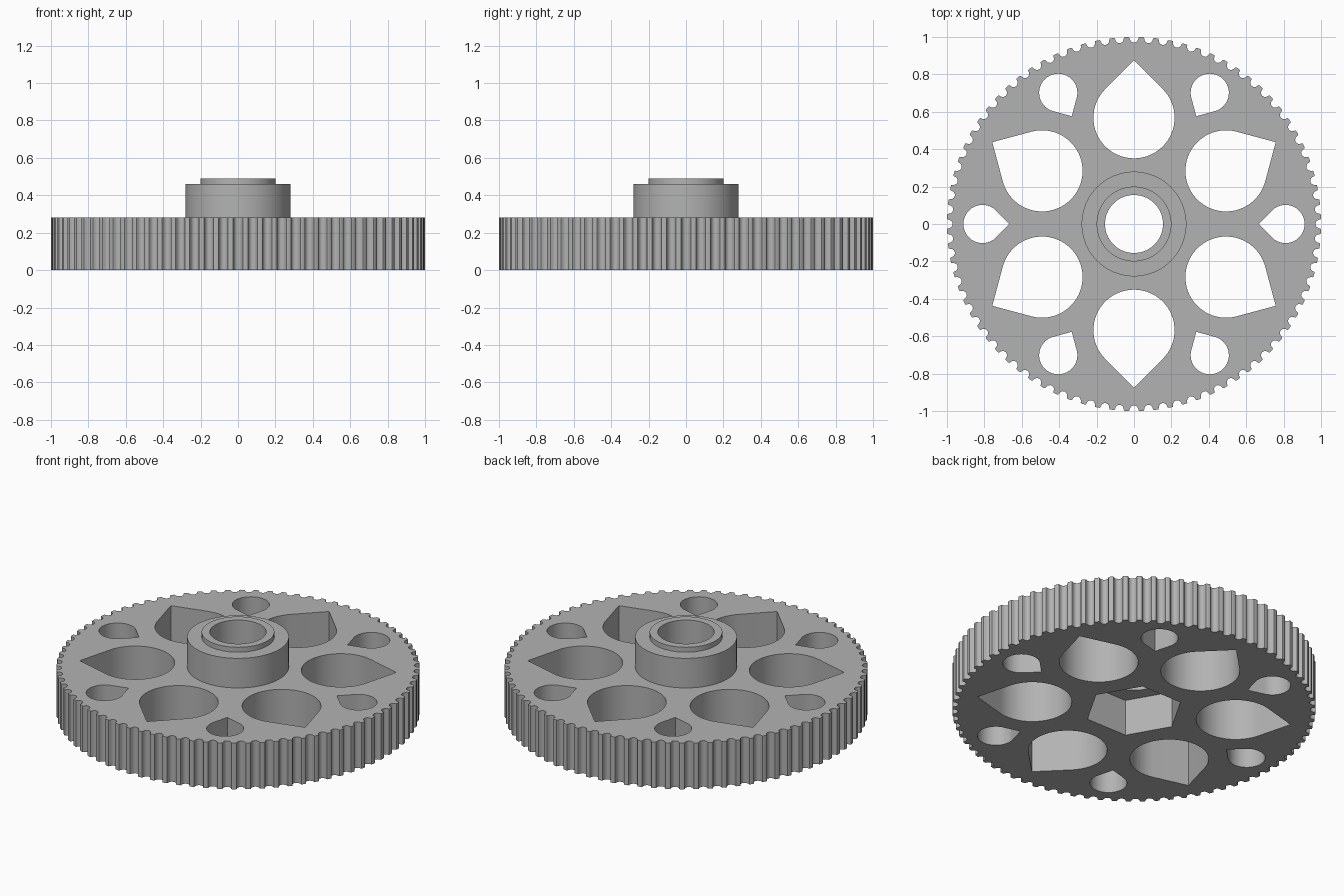
import bpy
import bmesh
from math import sin, cos, pi, radians, tau
from mathutils import Vector, Matrix

old = bpy.data.objects.get("Cube")
if old:
    bpy.data.objects.remove(old)

TEETH = 80
PLATE_TOP, HUB_TOP, COLLAR_TOP = 0.28, 0.46, 0.49

grey = bpy.data.materials.new("plain grey")
grey.use_nodes = True
colour = (0.45, 0.45, 0.45, 1)
grey.diffuse_color = colour
grey.node_tree.nodes["Principled BSDF"].inputs["Base Color"].default_value = colour


def circle(radius, count=96):
    return [Vector((radius * cos(tau * i / count), radius * sin(tau * i / count)))
            for i in range(count)]


def teardrop(radius, distance, angle, direction):
    """Round hole with a square-cornered tip pointing out (1) or in (-1)."""
    points = [Vector((radius * cos(a), radius * sin(a)))
              for a in (pi / 4 + 1.5 * pi * i / 48 for i in range(49))]
    points.append(Vector((radius * 2 ** 0.5, 0)))
    turn = Matrix.Rotation(angle, 2)
    flip = Matrix.Rotation(0 if direction > 0 else pi, 2)
    return [turn @ (flip @ p + Vector((distance, 0))) for p in points]


def toothed_outline():
    """Belt wheel outline: round-bottomed grooves between narrow lands."""
    half = [(0.0297, 0), (0.0257, 0.0015), (0.0237, 0.0052), (0.0217, 0.0136),
            (0.0179, 0.0214), (0.0099, 0.028)]
    groove = [(-w, d) for w, d in half] + [(0, 0.0304)] + [(w, d) for w, d in reversed(half)]
    outline = []
    for i in range(TEETH):
        turn = Matrix.Rotation(tau * i / TEETH, 2)
        outline += [turn @ Vector(((1 - w * w) ** 0.5 - d, w)) for w, d in groove]
    return outline


def prism(name, outlines, bottom, top):
    """Extrude one or more closed outlines into upright solids."""
    bm = bmesh.new()
    for outline in outlines:
        low = [bm.verts.new((p.x, p.y, bottom)) for p in outline]
        high = [bm.verts.new((p.x, p.y, top)) for p in outline]
        bm.faces.new(reversed(low))
        bm.faces.new(high)
        for i in range(len(low)):
            j = (i + 1) % len(low)
            bm.faces.new((low[i], low[j], high[j], high[i]))
    mesh = bpy.data.meshes.new(name)
    bm.to_mesh(mesh)
    bm.free()
    mesh.materials.append(grey)
    obj = bpy.data.objects.new(name, mesh)
    bpy.context.collection.objects.link(obj)
    return obj


def combine(target, tool, operation):
    mod = target.modifiers.new(tool.name, 'BOOLEAN')
    mod.operation = operation
    mod.solver = 'EXACT'
    mod.object = tool
    bpy.context.view_layer.objects.active = target
    bpy.ops.object.modifier_apply(modifier=mod.name)
    bpy.data.objects.remove(tool)


# Toothed plate with the hub and the raised collar on top
wheel = prism("toothed_wheel", [toothed_outline()], 0, PLATE_TOP)
combine(wheel, prism("hub", [circle(0.28)], 0.25, HUB_TOP), 'UNION')
combine(wheel, prism("collar", [circle(0.2)], 0.44, COLLAR_TOP), 'UNION')

# Six large and six small teardrop windows
windows = []
for i in range(6):
    windows.append(teardrop(0.217, 0.568, radians(60 * i + 30), 1))
    windows.append(teardrop(0.102, 0.81, radians(60 * i), -1))
combine(wheel, prism("window_cutter", windows, -0.1, 0.4), 'DIFFERENCE')

# Shaft bore, and the six-sided nut pocket underneath
combine(wheel, prism("bore_cutter", [circle(0.155)], -0.1, 0.6), 'DIFFERENCE')
combine(wheel, prism("nut_pocket_cutter", [circle(0.272, 6)], -0.1, 0.22), 'DIFFERENCE')

bpy.ops.object.select_all(action='DESELECT')
wheel.select_set(True)
bpy.context.view_layer.objects.active = wheel
bpy.ops.object.shade_smooth_by_angle(angle=radians(30))
